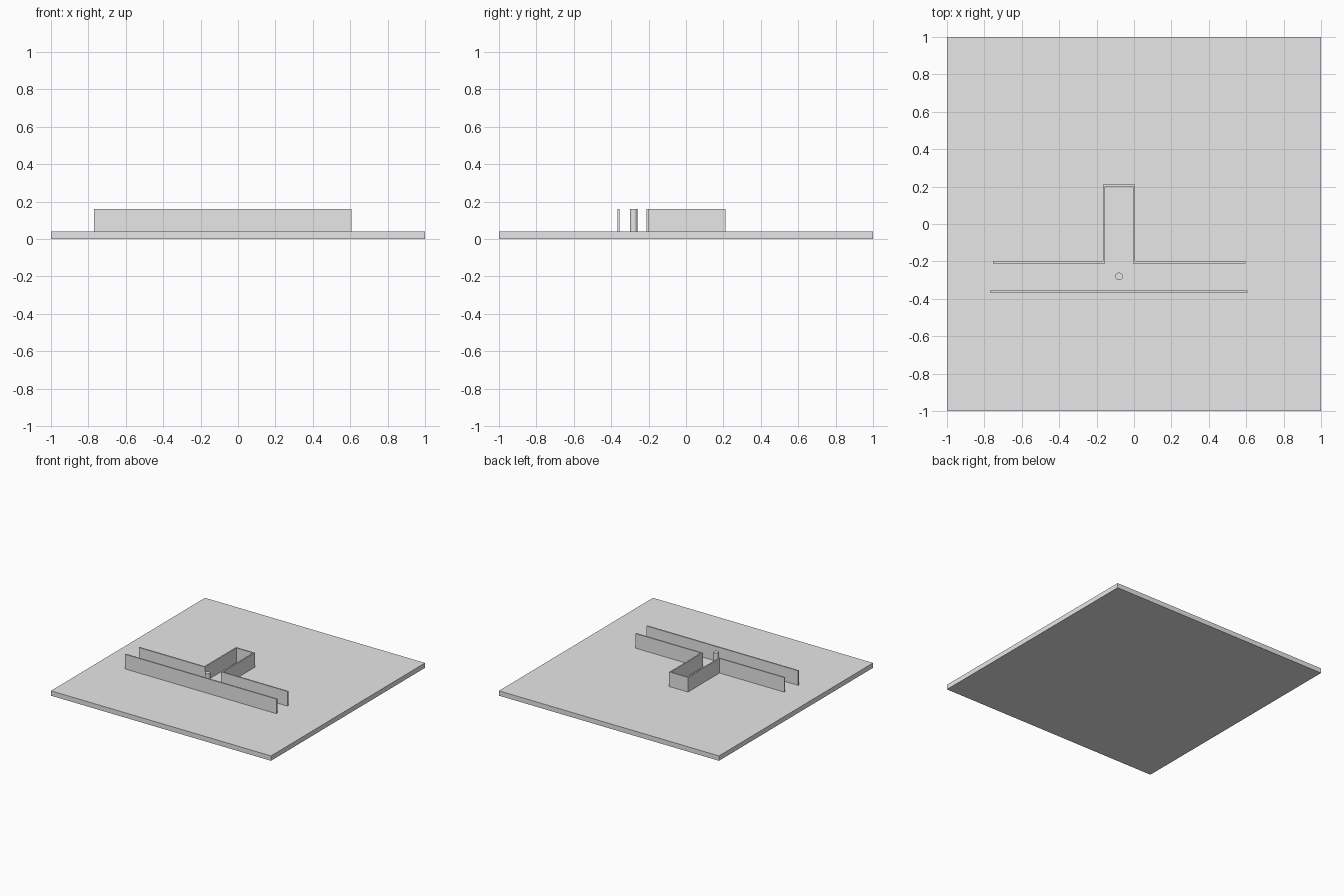
import bpy

# Remove the default cube
cube = bpy.data.objects.get("Cube")
if cube:
    bpy.data.objects.remove(cube, do_unlink=True)

# One plain grey for everything
GREY = (0.8, 0.8, 0.8, 1.0)
mat = bpy.data.materials.new("light_grey")
mat.use_nodes = True
mat.diffuse_color = GREY
mat.node_tree.nodes["Principled BSDF"].inputs["Base Color"].default_value = GREY

FLOOR, TOP = 0.04, 0.16   # slab top and wall top
T = 0.011                 # wall thickness


def box(name, x0, x1, y0, y1, z0=FLOOR, z1=TOP):
    """Axis-aligned box between the given limits."""
    bpy.ops.mesh.primitive_cube_add(
        size=1, location=((x0 + x1) / 2, (y0 + y1) / 2, (z0 + z1) / 2))
    ob = bpy.context.object
    ob.name = name
    ob.scale = (x1 - x0, y1 - y0, z1 - z0)
    bpy.ops.object.transform_apply(location=False, rotation=False, scale=True)
    ob.data.materials.append(mat)
    return ob


# Ground slab
box("base_slab", -1, 1, -1, 1, 0, FLOOR)

# Long front wall of the corridor
box("front_wall", -0.77, 0.607, -0.367, -0.367 + T)

# Rear corridor walls, either side of the alcove opening
box("rear_wall_right", -0.755, -0.16, -0.21, -0.21 + T)
box("rear_wall_left", 0.0, 0.597, -0.21, -0.21 + T)

# Alcove running back from the corridor
for name, x in (("alcove_wall_right", -0.16), ("alcove_wall_left", 0.0)):
    box(name, x - T / 2, x + T / 2, -0.21, 0.2)
box("alcove_end_wall", -0.16 - T / 2, T / 2, 0.2, 0.2 + T)

# Round post at the junction
bpy.ops.mesh.primitive_cylinder_add(
    vertices=32, radius=0.02, depth=TOP - FLOOR,
    location=(-0.08, -0.28, (FLOOR + TOP) / 2))
post = bpy.context.object
post.name = "round_post"
post.data.materials.append(mat)
bpy.ops.object.shade_smooth_by_angle()
